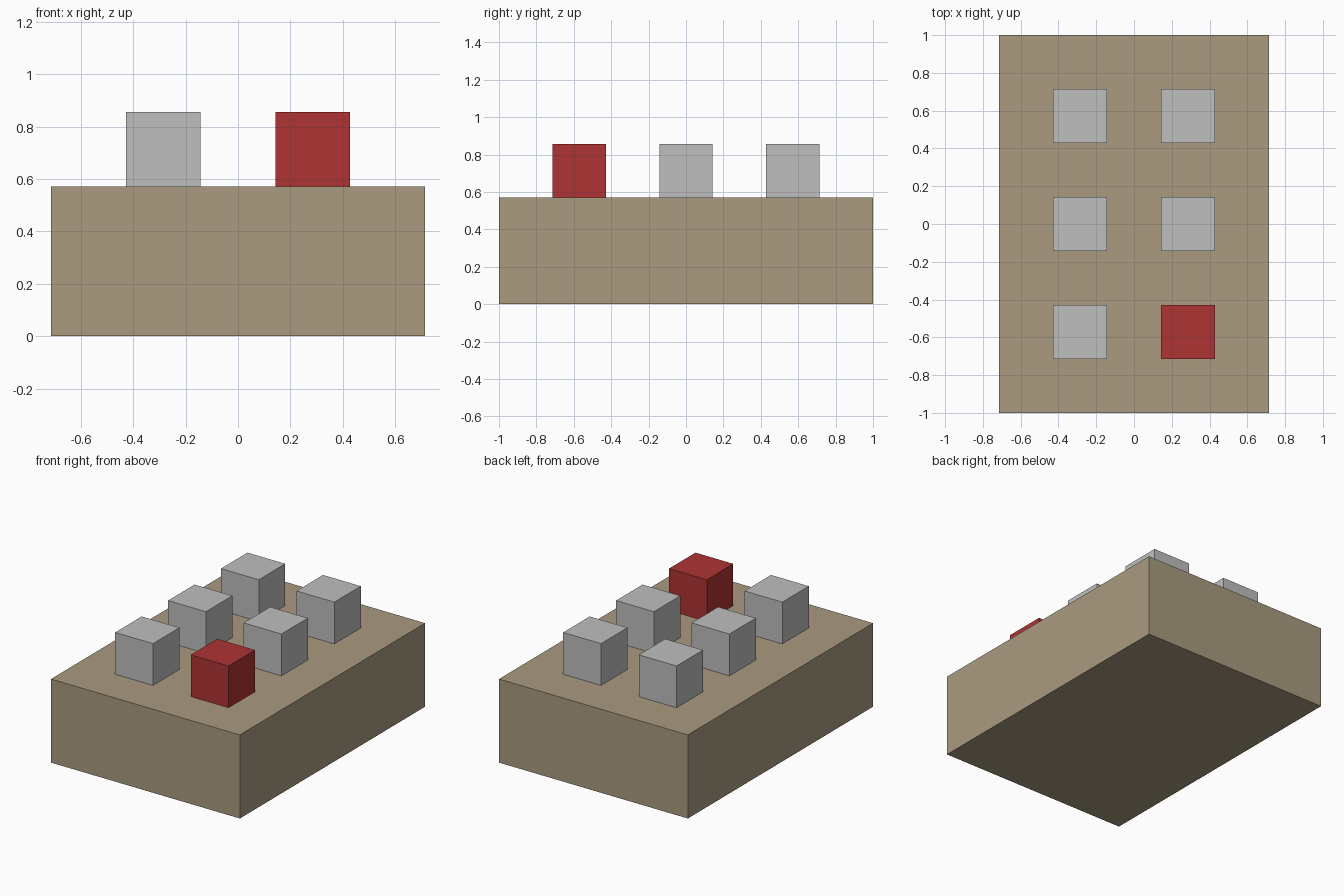
import bpy

default = bpy.data.objects.get("Cube")
if default:
    bpy.data.objects.remove(default, do_unlink=True)

U = 1 / 7  # design unit: the base is 10 x 14 x 4 units


def material(name, rgb):
    mat = bpy.data.materials.new(name)
    mat.use_nodes = True
    mat.diffuse_color = (*rgb, 1)
    mat.node_tree.nodes["Principled BSDF"].inputs["Base Color"].default_value = (*rgb, 1)
    return mat


def box(name, size, x, y, bottom, mat):
    """Box of the given size standing on the height bottom, in units."""
    bpy.ops.mesh.primitive_cube_add(size=1, location=(x * U, y * U, (bottom + size[2] / 2) * U))
    obj = bpy.context.object
    obj.name = name
    obj.scale = [s * U for s in size]
    bpy.ops.object.transform_apply(location=False, rotation=False, scale=True)
    obj.data.materials.append(mat)
    return obj


tan = material("tan", (0.40, 0.327, 0.216))
grey = material("light grey", (0.52, 0.52, 0.52))
red = material("red", (0.43, 0.034, 0.034))

# Base block
box("base", (10, 14, 4), 0, 0, 0, tan)

# Two columns of three cube buttons, the front left one red
for side, x in (("right", -2), ("left", 2)):
    for row, y in (("front", -4), ("middle", 0), ("back", 4)):
        colour = red if (side, row) == ("left", "front") else grey
        box(f"button_{row}_{side}", (2, 2, 2), x, y, 4, colour)
